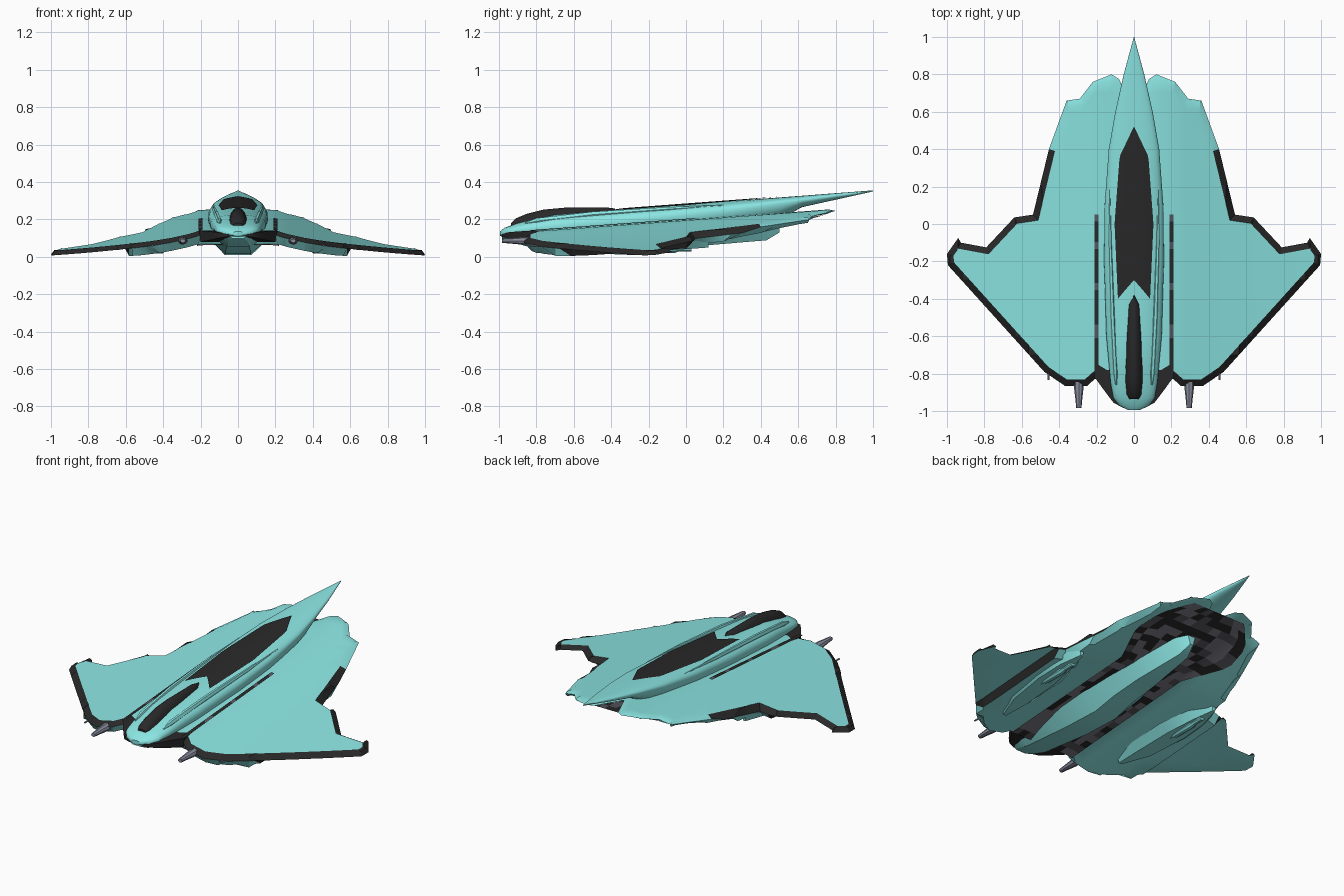
import bpy, bmesh, math, random
from mathutils import Vector

if "Cube" in bpy.data.objects:
    bpy.data.objects.remove(bpy.data.objects["Cube"])

random.seed(4)


def material(name, rgb):
    m = bpy.data.materials.new(name)
    m.diffuse_color = (*rgb, 1)
    m.use_nodes = True
    m.node_tree.nodes["Principled BSDF"].inputs["Base Color"].default_value = m.diffuse_color
    return m


TEAL = material("teal paint", (0.26, 0.79, 0.77))
BLACK = material("black trim", (0.022, 0.022, 0.023))
GREY = material("camouflage grey", (0.21, 0.21, 0.25))
CHAR = material("charcoal", (0.1, 0.1, 0.12))
STEEL = material("gun steel", (0.25, 0.27, 0.34))


def lerp_keys(keys, y):
    """Piecewise linear lookup in [(y, value), ...]."""
    if y <= keys[0][0]:
        return keys[0][1]
    for (a, va), (b, vb) in zip(keys, keys[1:]):
        if y <= b:
            return va + (vb - va) * (y - a) / (b - a)
    return keys[-1][1]


def finish(name, bm, mats, mirror=False, angle=30):
    bmesh.ops.recalc_face_normals(bm, faces=bm.faces)
    me = bpy.data.meshes.new(name)
    bm.to_mesh(me)
    bm.free()
    for m in mats:
        me.materials.append(m)
    ob = bpy.data.objects.new(name, me)
    bpy.context.collection.objects.link(ob)
    bpy.ops.object.select_all(action='DESELECT')
    ob.select_set(True)
    bpy.context.view_layer.objects.active = ob
    bpy.ops.object.shade_smooth_by_angle(angle=math.radians(angle))
    if mirror:
        ob.modifiers.new("Mirror", 'MIRROR')
    return ob


def loft(name, rings, mat, mirror=False, angle=30):
    bm = bmesh.new()
    vs = [[bm.verts.new(p) for p in r] for r in rings]
    n = len(rings[0])
    for a, b in zip(vs, vs[1:]):
        for i in range(n):
            j = (i + 1) % n
            bm.faces.new((a[i], a[j], b[j], b[i]))
    bm.faces.new(vs[0])
    bm.faces.new(vs[-1])
    return finish(name, bm, [mat], mirror, angle)


def sheet(name, fn, nu, nv, mats, mirror=False, rule=None):
    """Plate from a function of u, v in 0..1."""
    bm = bmesh.new()
    g = [[bm.verts.new(fn(i / nu, j / nv)) for j in range(nv + 1)] for i in range(nu + 1)]
    for i in range(nu):
        for j in range(nv):
            f = bm.faces.new((g[i][j], g[i + 1][j], g[i + 1][j + 1], g[i][j + 1]))
            f.material_index = rule() if rule else 0
    return finish(name, bm, mats, mirror)


def oval(x, y, z, rx, rz, n):
    return [(x + rx * math.cos(2 * math.pi * k / n), y, z + rz * math.sin(2 * math.pi * k / n))
            for k in range(n)]


def trapezoid(y, wt, wb, zt, zb, x=0):
    return [(x - wt, y, zt), (x + wt, y, zt), (x + wb, y, zb), (x - wb, y, zb)]


# Fuselage with long tail spike
WID = [(-.995, .03), (-.97, .08), (-.93, .11), (-.85, .125), (-.6, .148), (-.2, .16),
       (.1, .157), (.4, .135), (.6, .1), (.8, .055), (1, .001)]
TOP = [(-.995, .135), (-.97, .155), (-.9, .18), (-.8, .205), (-.7, .225), (-.4, .25),
       (0, .28), (.5, .317), (1, .355)]
MID = [(-.995, .122), (-.9, .14), (-.6, .165), (-.2, .2), (.2, .242), (.6, .298), (1, .352)]
BOT = [(-.995, .11), (-.9, .1), (0, .12), (.5, .2), (.62, .265), (1, .349)]
N = 2.5


def hull_z(x, y):
    w, t, m = (lerp_keys(k, y) for k in (WID, TOP, MID))
    return m + (t - m) * max(0, 1 - (abs(x) / w) ** N) ** (1 / N)


def hull_ring(y):
    w, t, m, b = (lerp_keys(k, y) for k in (WID, TOP, MID, BOT))
    ring = []
    for k in range(48):
        a = 2 * math.pi * k / 48
        c, s = math.cos(a), math.sin(a)
        x = w * math.copysign(abs(c) ** (2 / N), c)
        ring.append((x, y, m + (t - m) * s ** (2 / N) if s >= 0 else m + (m - b) * s))
    return ring


ys = sorted({k[0] for k in WID + TOP + MID + BOT} | {-.9 + .1 * i for i in range(19)})
ys = [y for i, y in enumerate(ys) if i == 0 or y - ys[i - 1] > .001]
loft("fuselage", [hull_ring(y) for y in ys], TEAL)

# Raised black canopy
CAN = [(-.935, .028, .18), (-.91, .042, .205), (-.85, .05, .23), (-.76, .054, .252),
       (-.65, .054, .262), (-.43, .05, .264), (-.38, .006, .258)]
loft("canopy", [oval(0, y, .16, w, t - .16, 24) for y, w, t in CAN], BLACK)

# Black dorsal panel with notched front
DOR = [(-.4, .086), (0, .104), (.36, .077), (.52, .001)]


def dorsal(u, v):
    s = 2 * u - 1
    y0 = -.4 + .1 * (1 - abs(s))
    y = y0 + (.52 - y0) * v
    x = s * lerp_keys(DOR, y)
    return (x, y, hull_z(x, y) + .005)


sheet("dorsal_panel", dorsal, 16, 30, [BLACK])

# Rails beside the canopy
RAIL = [(-.86, .095, .004), (-.8, .1, .014), (-.5, .115, .014), (-.1, .128, .01), (.2, .13, .002)]
loft("side_rail", [oval(x, y, hull_z(x, y), r, r * 1.3, 6) for y, x, r in RAIL], TEAL, True)


# Wings: height functions, then an outline cut into a grid
THICK = [(.583, .07), (.603, .025), (1, .022)]


def wing_top(x, y):
    d = max(0, abs(x) - .2)
    return .135 + .073 * (y + .85) - .235 * d + .055 * d * d


def wing_bottom(x, y):
    t = lerp_keys(THICK, abs(x)) * min(1, max(.3, (1 - y) / .85))
    return max(.005, wing_top(x, y) - t)


OUTLINE = [(0, -.8), (.2, -.82), (.25, -.865), (.37, -.865), (.48, -.79), (.995, -.22), (1, -.16),
           (.94, -.075), (.925, -.1), (.79, -.125), (.64, .035), (.54, .05), (.455, .4), (.36, .66),
           (.29, .67), (.22, .76), (.12, .8), (.08, .775), (0, .6)]
CUTS = [(0, .073 + .07 * i) for i in range(14)] + [(0, .583), (0, .603)]
CUTS += [(1, -.797 + .1 * i) for i in range(17)]

bm = bmesh.new()
for top in (True, False):
    part = bmesh.new()
    face = part.faces.new([part.verts.new((x, y, 0)) for x, y in OUTLINE])
    part.normal_update()
    rim = bmesh.ops.inset_region(part, faces=[face], thickness=.034 if top else .04,
                                 use_even_offset=True, use_boundary=True)["faces"]
    for f in rim:
        f.material_index = 1 if top else 0
    for axis, at in CUTS:
        p, n = Vector(), Vector()
        p[axis], n[axis] = at, 1
        bmesh.ops.bisect_plane(part, geom=part.verts[:] + part.edges[:] + part.faces[:],
                               plane_co=p, plane_no=n)
    for f in part.faces:
        c = f.calc_center_median()
        if top and (c.y > .36 or c.x < .1):  # no trim on the rear edge
            f.material_index = 0
        if not top and .58 < c.x < .605 and -.65 < c.y < .06:  # dark step under the wing
            f.material_index = random.choice((1, 1, 2))
    for v in part.verts:
        x, y = v.co.x, v.co.y
        if v.is_boundary:
            drop = .022 if y < .04 else .03 if y < .37 else .01
            v.co.z = max(.004, wing_top(x, y) - drop)
        else:
            v.co.z = wing_top(x, y) if top else wing_bottom(x, y)
    tmp = bpy.data.meshes.new("tmp")
    part.to_mesh(tmp)
    part.free()
    bm.from_mesh(tmp)
    bpy.data.meshes.remove(tmp)
bmesh.ops.remove_doubles(bm, verts=bm.verts, dist=.0005)
finish("wings", bm, [TEAL, BLACK, GREY], True, 25)


# Groove where wing meets body
def groove(u, v):
    x, y = .191 + .021 * u, -.83 + .88 * v
    return (x, y, wing_top(x, y) + .006)


sheet("root_groove", groove, 1, 24, [BLACK, CHAR], True, lambda: int(random.random() < .2))


# Patchy dark belly, wider at the rear
BELLY = [(-.8, .22), (.15, .215), (.42, .34), (.6, .31), (.75, .17)]


def belly(u, v):
    y = -.8 + 1.54 * v
    x = (2 * u - 1) * lerp_keys(BELLY, y)
    return (x, y, wing_bottom(x, y) - .006)


sheet("belly_plate", belly, 10, 26, [BLACK, CHAR, GREY], rule=lambda: random.choice((0, 0, 1, 2, 2, 2)))

# Dark chin wedge ahead of the wings
CHIN = [(-.985, .055, .12, .108), (-.955, .11, .13, .1), (-.9, .152, .135, .09),
        (-.82, .21, .14, .08), (-.7, .205, .14, .08)]
loft("chin_wedge", [trapezoid(y, w, w * .95, t, b) for y, w, t, b in CHIN], BLACK)

# Central keel
KEEL = [(-.983, .05, .03, .098), (-.95, .09, .05, .085), (-.85, .14, .06, .055), (-.5, .18, .07, .018),
        (-.25, .18, .07, .008), (-.1, .17, .065, .04), (.1, .145, .06, .06),
        (.43, .07, .03, .088), (.5, .025, .01, .13)]
loft("keel", [trapezoid(y, wt, wb, .112 + max(0, y + .5) * .07, zb) for y, wt, wb, zb in KEEL], TEAL)

# Under-wing pods with barrels
POD = [(-.62, .42, .02), (-.45, .45, .09), (-.2, .47, .11), (-.02, .48, .08), (.12, .48, .015)]
loft("wing_pod", [trapezoid(y, w, w * .5, wing_bottom(x, y) + .015, max(.016, wing_bottom(x, y) - .025), x)
                  for y, x, w in POD], TEAL, True)
BARREL = [(-.24, .02), (-.2, .026), (-.06, .026), (-.04, .018), (.03, .018)]
loft("pod_barrel", [oval(.47, y, .045, r, r, 10) for y, r in BARREL], TEAL, True)

# Guns on the leading edge
GUN = [(-.78, .027), (-.88, .025), (-.94, .018), (-.985, .014)]
loft("wing_gun", [oval(.295, y, .085, r, r * .8, 8) for y, r in GUN], STEEL, True)
loft("small_gun", [oval(.458, y, .06, .005, .005, 6) for y in (-.72, -.835)], STEEL, True)
